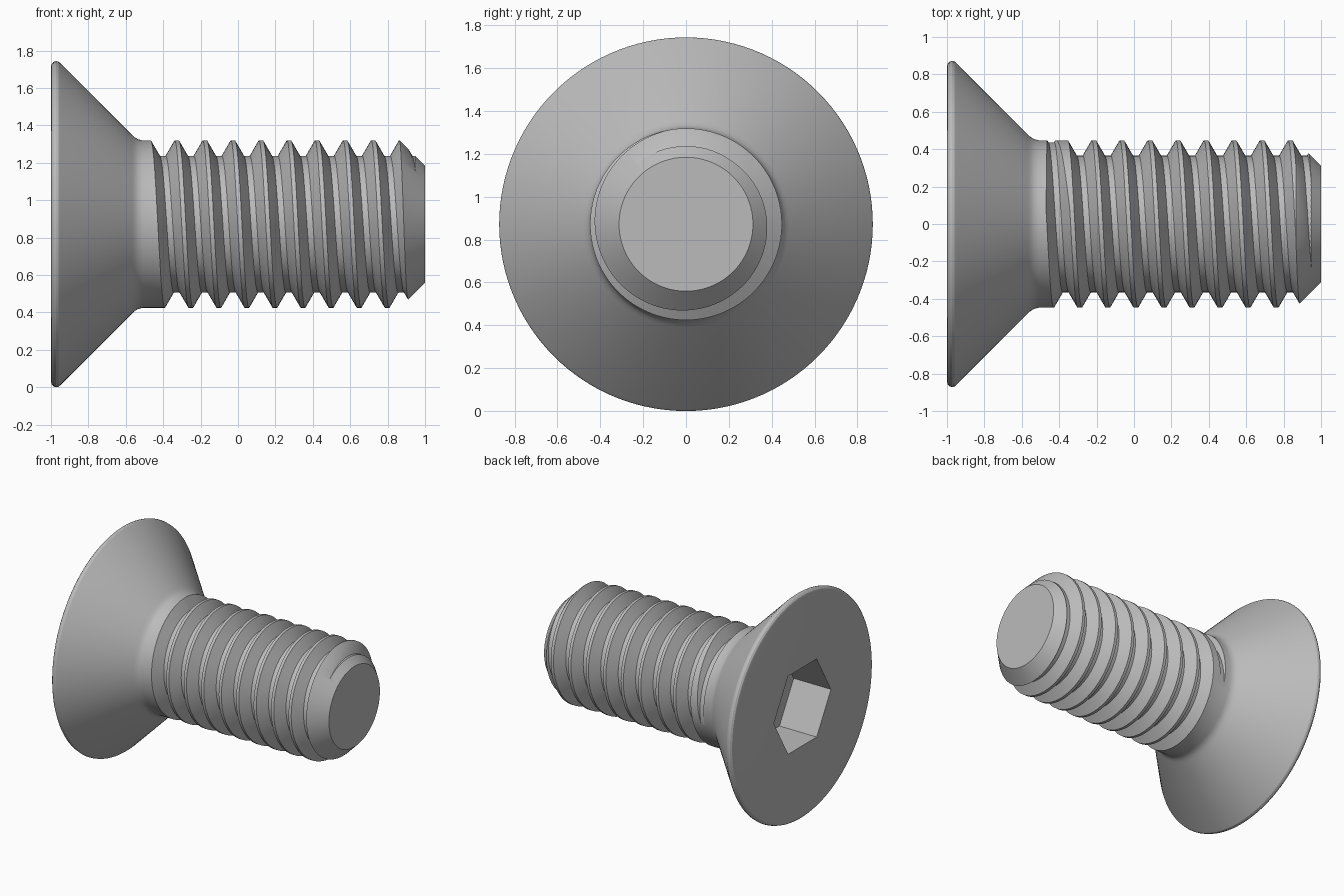
import bpy
import bmesh
from math import cos, sin, pi, radians, tan

if "Cube" in bpy.data.objects:
    bpy.data.objects.remove(bpy.data.objects["Cube"], do_unlink=True)

AXIS_Z = 0.872      # height of the screw axis
SEGMENTS = 120
PITCH = 0.15
MAJOR, MINOR = 0.4475, 0.365

steel = bpy.data.materials.new("steel grey")
steel.use_nodes = True
grey = (0.5, 0.5, 0.5, 1)
steel.diffuse_color = grey
steel.node_tree.nodes["Principled BSDF"].inputs["Base Color"].default_value = grey


def skin_sections(name, sections, closed_section):
    """Join successive point loops with quads and cap both ends."""
    bm = bmesh.new()
    loops = [[bm.verts.new(p) for p in s] for s in sections]
    n = len(loops[0])
    for a, b in zip(loops, loops[1:]):
        for i in range(n):
            j = (i + 1) % n
            bm.faces.new((a[i], a[j], b[j], b[i]))
    if closed_section:
        bm.faces.new(loops[0])
        bm.faces.new(loops[-1])
    bmesh.ops.recalc_face_normals(bm, faces=bm.faces)
    mesh = bpy.data.meshes.new(name)
    bm.to_mesh(mesh)
    bm.free()
    mesh.materials.append(steel)
    obj = bpy.data.objects.new(name, mesh)
    bpy.context.collection.objects.link(obj)
    return obj


def polar(x, r, angle):
    return (x, r * cos(angle), AXIS_Z + r * sin(angle))


def cut(target, cutter):
    """Subtract the cutter and discard it."""
    cutter.hide_render = True
    mod = target.modifiers.new("cut", 'BOOLEAN')
    mod.operation = 'DIFFERENCE'
    mod.solver = 'EXACT'
    mod.object = cutter
    bpy.ops.object.select_all(action='DESELECT')
    bpy.context.view_layer.objects.active = target
    target.select_set(True)
    bpy.ops.object.modifier_apply(modifier=mod.name)
    bpy.data.objects.remove(cutter, do_unlink=True)


# Countersunk head, fillet, shank and chamfered tip as one turned profile
profile = [(-1, 0.842), (-0.996, 0.857), (-0.986, 0.868), (-0.973, 0.872),
           (-0.96, 0.869), (-0.95, 0.861),
           (-0.57, 0.481), (-0.553, 0.465), (-0.535, 0.454), (-0.51, MAJOR),
           (0.865, MAJOR), (1, 0.3125)]
rings = [[polar(x, r, 2 * pi * i / SEGMENTS) for i in range(SEGMENTS)]
         for x, r in profile]
screw = skin_sections("screw_body", rings, True)

# Helical V groove with a flat root, rising out of the shank at its start
start, run_out = radians(-20), radians(100)
outer = MAJOR + 0.014
steps_per_turn = 72
sections = []
for k in range(int(10.3 * steps_per_turn)):
    angle = start + 2 * pi * k / steps_per_turn
    centre = -0.44 + PITCH * angle / (2 * pi)
    lift = max(0, 1 - (angle - start) / run_out)
    root = MINOR + (MAJOR + 0.004 - MINOR) * lift
    root_half = 0.016
    outer_half = root_half + (outer - root) * tan(radians(30))
    sections.append([polar(centre - root_half, root, angle),
                     polar(centre + root_half, root, angle),
                     polar(centre + outer_half, outer, angle),
                     polar(centre - outer_half, outer, angle)])
groove = skin_sections("thread_groove_cutter", sections, True)
cut(screw, groove)

# Hexagonal drive socket in the head
bpy.ops.mesh.primitive_cylinder_add(vertices=6, radius=0.35, depth=0.42,
                                    location=(-0.89, 0, AXIS_Z),
                                    rotation=(0, pi / 2, 0))
socket = bpy.context.object
socket.name = "hex_socket_cutter"
socket.data.materials.append(steel)
cut(screw, socket)

# Smooth turned surfaces, crisp thread and socket edges
bpy.context.view_layer.objects.active = screw
screw.select_set(True)
bpy.ops.object.shade_smooth_by_angle(angle=radians(25))
